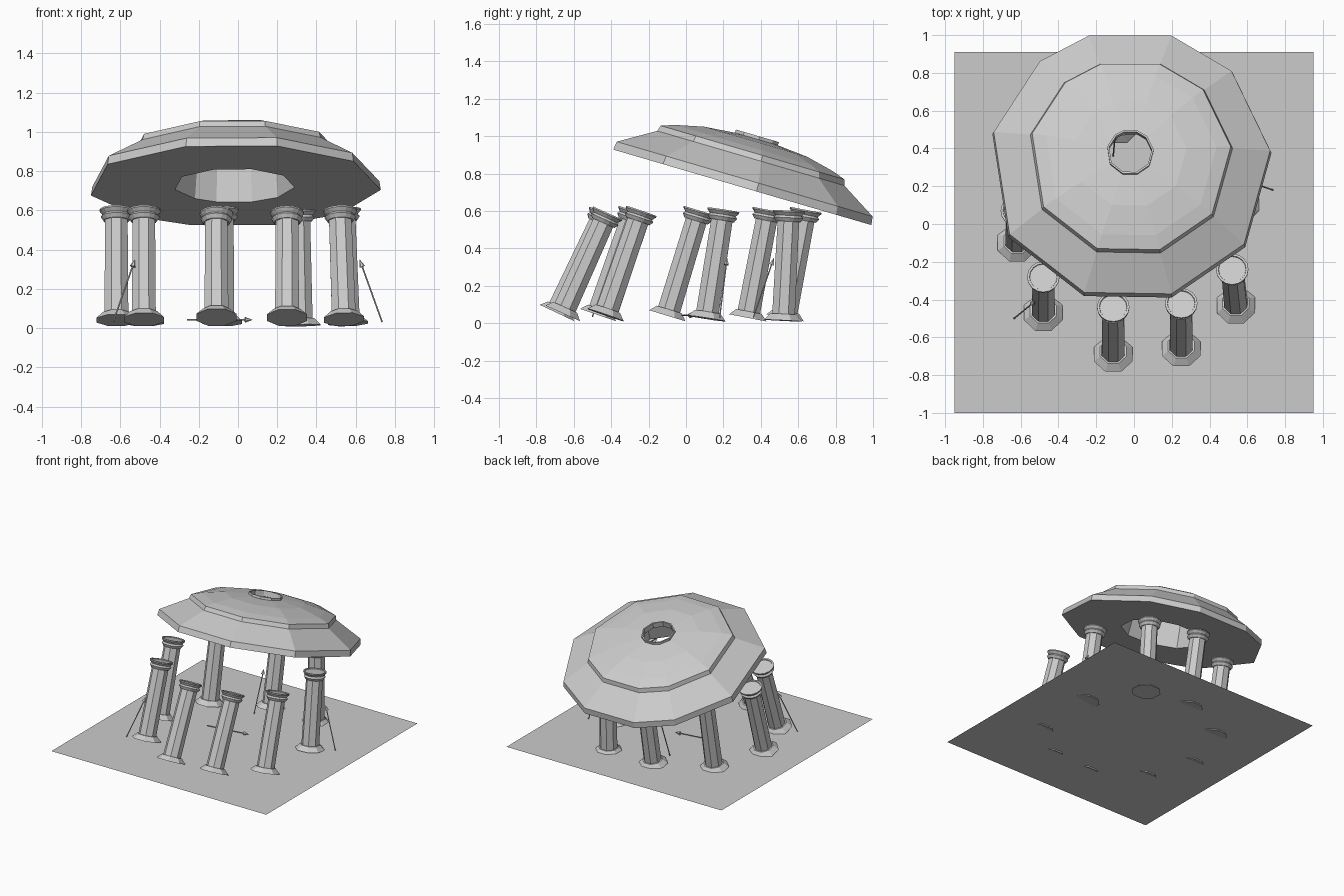
import bpy, bmesh
from math import sin, cos, radians, pi
from mathutils import Vector

if "Cube" in bpy.data.objects:
    bpy.data.objects.remove(bpy.data.objects["Cube"])

stone = bpy.data.materials.new("grey_stone")
stone.use_nodes = True
stone.diffuse_color = (0.6, 0.6, 0.6, 1)
stone.node_tree.nodes["Principled BSDF"].inputs["Base Color"].default_value = (0.6, 0.6, 0.6, 1)


def even(n, start=0.0):
    return [start + 2 * pi * i / n for i in range(n)]


def lathe(name, profile, angles, origin, axis, loop=False):
    """Turn a (radius, height) profile about an axis; radius 0 makes a pole."""
    bm = bmesh.new()
    turn = Vector((0, 0, 1)).rotation_difference(Vector(axis))
    rings = []
    for r, h in profile:
        steps = angles if r > 0 else [0]
        rings.append([bm.verts.new(Vector(origin) + turn @ Vector((r * cos(a), r * sin(a), h)))
                      for a in steps])
    pairs = list(zip(rings, rings[1:]))
    if loop:
        pairs.append((rings[-1], rings[0]))
    n = len(angles)
    for low, high in pairs:
        for i in range(n):
            j = (i + 1) % n
            quad = [low[i % len(low)], low[j % len(low)], high[j % len(high)], high[i % len(high)]]
            bm.faces.new(list(dict.fromkeys(quad)))
    bmesh.ops.recalc_face_normals(bm, faces=bm.faces)
    mesh = bpy.data.meshes.new(name)
    bm.to_mesh(mesh)
    bm.free()
    mesh.materials.append(stone)
    obj = bpy.data.objects.new(name, mesh)
    bpy.context.collection.objects.link(obj)
    return obj


# Ground sheet
bpy.ops.mesh.primitive_plane_add(size=1, location=(0, -0.045, 0.026))
ground = bpy.context.object
ground.name = "ground"
ground.scale = (1.9, 1.91, 1)
ground.data.materials.append(stone)

# Leaning columns: base x, base y, lean in x, lean in y
columns = [
    (-0.62, -0.10, 0.00, 0.17), (-0.48, -0.47, 0.00, 0.19), (-0.11, -0.69, 0.00, 0.25),
    (0.25, -0.66, 0.00, 0.24), (0.54, -0.43, -0.02, 0.19), (0.56, 0.11, -0.02, 0.09),
    (0.32, 0.52, -0.01, 0.03), (-0.08, 0.53, 0.00, 0.11), (-0.48, 0.33, 0.00, 0.11),
]
foot = [(0, 0), (0.11, 0), (0.075, 0.035), (0, 0.035)]
shaft = [(0, 0.02), (0.066, 0.02), (0.062, 0.545), (0, 0.545)]
capital = [(0, 0.53), (0.066, 0.53), (0.08, 0.55), (0.07, 0.562),
           (0.086, 0.58), (0.086, 0.588), (0.074, 0.588), (0.072, 0.582), (0, 0.582)]
for i, (x, y, lx, ly) in enumerate(columns, 1):
    axis = Vector((lx, ly, (0.585 ** 2 - lx ** 2 - ly ** 2) ** 0.5)).normalized()
    base = (x, y, 0.008 + 0.11 * (1 - axis.z ** 2) ** 0.5)
    lathe(f"column_foot_{i}", foot, even(8, pi / 8), base, axis)
    lathe(f"column_shaft_{i}", shaft, even(8, pi / 8), base, axis)
    lathe(f"column_capital_{i}", capital, even(16), base, axis)

# Slipped ten-sided roof with a rim, a step, an open eye and a hollow underside
corners = [radians(a) for a in (6, 44, 73, 107, 130, 166, 211, 251, 287, 324)]
tilt = radians(16.3)
roof = [(0.31, -0.014), (0.752, -0.014), (0.745, 0.032), (0.545, 0.148), (0.535, 0.18),
        (0.46, 0.205), (0.30, 0.24), (0.125, 0.255), (0.125, 0.273), (0.115, 0.273),
        (0.115, 0.23), (0.29, 0.19)]
lathe("roof", roof, corners, (-0.02, 0.305, 0.74), (0, sin(tilt), cos(tilt)), loop=True)

# Thin spears, three propped up and one lying on the ground
spears = [
    ((-0.635, -0.50, 0.035), (-0.525, -0.41, 0.35)),
    ((0.735, 0.18, 0.03), (0.62, 0.22, 0.35)),
    ((-0.11, 0.36, 0.03), (-0.10, 0.47, 0.35)),
    ((-0.26, -0.02, 0.042), (0.075, 0.03, 0.042)),
]
for i, (a, b) in enumerate(spears, 1):
    a, b = Vector(a), Vector(b)
    reach = (b - a).length
    lathe(f"spear_{i}", [(0, 0), (0.004, 0), (0.004, reach - 0.04), (0.015, reach - 0.04), (0, reach)],
          even(6), a, (b - a).normalized())
